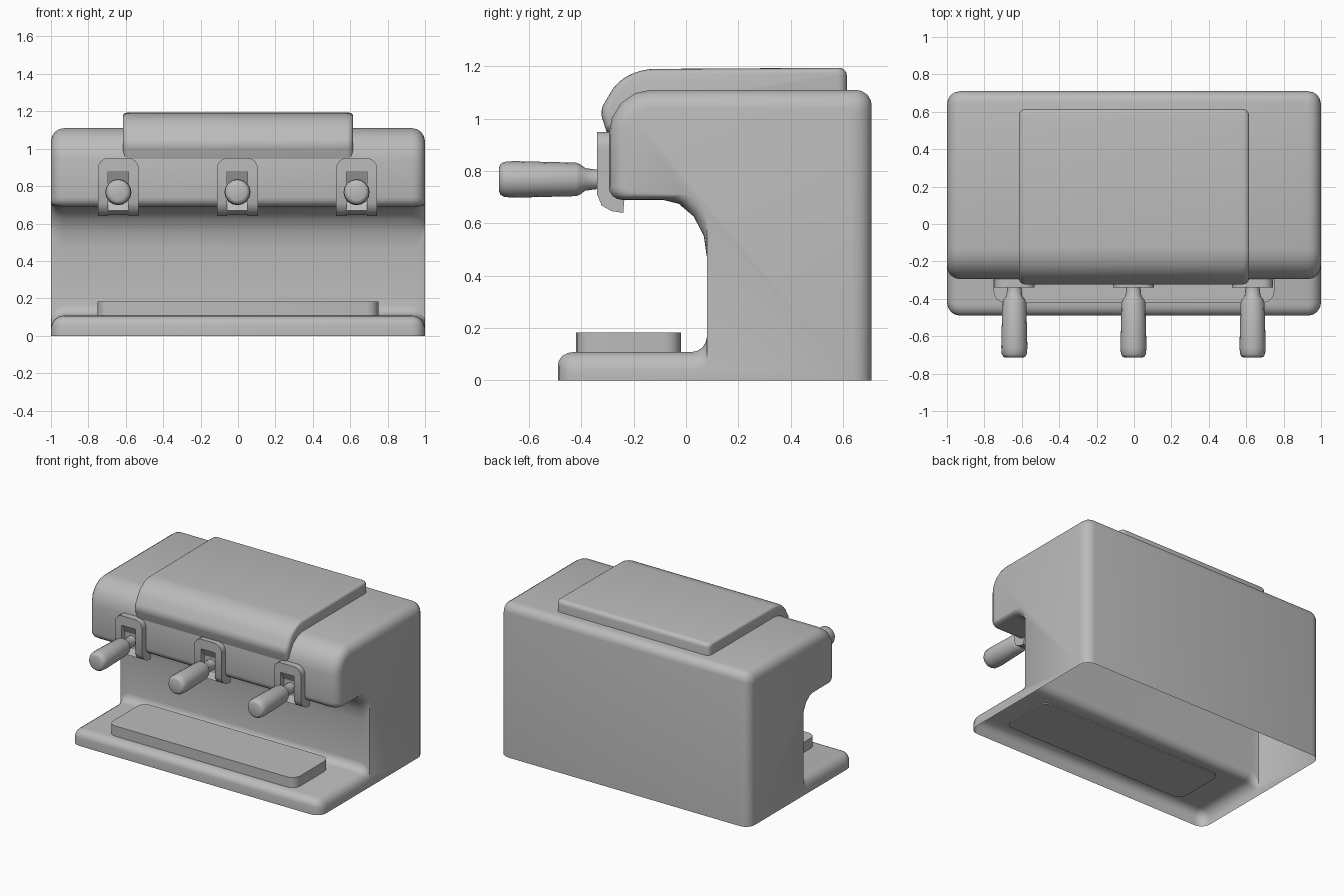
import bpy, bmesh, math
from mathutils import Vector

old = bpy.data.objects.get("Cube")
if old:
    bpy.data.objects.remove(old, do_unlink=True)

grey = bpy.data.materials.new("plain grey")
grey.use_nodes = True
COLOUR = (0.5, 0.5, 0.5, 1)
grey.diffuse_color = COLOUR
grey.node_tree.nodes["Principled BSDF"].inputs["Base Color"].default_value = COLOUR


def finish(bm, name, angle=40):
    bmesh.ops.recalc_face_normals(bm, faces=bm.faces)
    mesh = bpy.data.meshes.new(name)
    bm.to_mesh(mesh)
    bm.free()
    obj = bpy.data.objects.new(name, mesh)
    bpy.context.collection.objects.link(obj)
    mesh.materials.append(grey)
    bpy.ops.object.select_all(action='DESELECT')
    obj.select_set(True)
    bpy.context.view_layer.objects.active = obj
    bpy.ops.object.shade_smooth_by_angle(angle=math.radians(angle))
    return obj


def rounded(corners, inset=0, ratio=1, steps=4):
    """Outline with arc corners; each corner is (a, b, radius in, radius out, shift a, shift b)."""
    pts = [Vector((c[0] + c[4] * inset, c[1] + c[5] * inset)) for c in corners]
    out = []
    for i, (p, c) in enumerate(zip(pts, corners)):
        if c[2] == 0:
            out.append(p)
            continue
        start = p + (pts[i - 1] - p).normalized() * c[2] * ratio
        end = p + (pts[(i + 1) % len(pts)] - p).normalized() * c[3] * ratio
        for k in range(steps + 1):
            t = k / steps
            u, v, w = (1 - t) ** 2, 1.414 * t * (1 - t), t * t
            out.append((start * u + p * v + end * w) / (u + v + w))
    return out


def loft(name, corners, half, r, open_bottom=False, steps=4):
    """Side outline swept along x with softened ends."""
    bm = bmesh.new()
    angles = [math.pi / 2 * k / steps for k in range(steps + 1)]
    stations = [(half - r + r * math.sin(a), r * (1 - math.cos(a))) for a in angles]
    stations = [(-x, d) for x, d in reversed(stations)] + stations
    rings = []
    for x, d in stations:
        outline = rounded(corners, d, 1 - d / (r * 2))
        rings.append([bm.verts.new((x, p.x, p.y)) for p in outline])
    n = len(rings[0])
    for a, b in zip(rings, rings[1:]):
        for i in range(n - 1 if open_bottom else n):
            j = (i + 1) % n
            bm.faces.new((a[i], a[j], b[j], b[i]))
    bm.faces.new(rings[0])
    bm.faces.new(rings[-1])
    return finish(bm, name)


def prism(name, outline, axis, low, high, angle=40):
    """Flat outline extruded along one axis."""
    bm = bmesh.new()

    def place(p, t):
        co = [p[0], p[1]]
        co.insert(axis, t)
        return bm.verts.new(co)
    a = [place(p, low) for p in outline]
    b = [place(p, high) for p in outline]
    n = len(a)
    for i in range(n):
        j = (i + 1) % n
        bm.faces.new((a[i], a[j], b[j], b[i]))
    bm.faces.new(a)
    bm.faces.new(b)
    return finish(bm, name, angle)


def lathe_y(name, profile, x, z, sides=16):
    """Profile of (y, radius) turned about an axis along y."""
    bm = bmesh.new()
    rings = []
    for y, r in profile:
        ring = []
        for k in range(sides):
            a = 2 * math.pi * k / sides
            ring.append(bm.verts.new((x + r * math.cos(a), y, z + r * math.sin(a))))
        rings.append(ring)
    for a, b in zip(rings, rings[1:]):
        for i in range(sides):
            j = (i + 1) % sides
            bm.faces.new((a[i], a[j], b[j], b[i]))
    bm.faces.new(rings[0])
    bm.faces.new(rings[-1])
    return finish(bm, name, 50)


# C-shaped housing, open underneath
loft("body", [
    (-.49, 0, 0, 0, 1, 0),
    (-.49, .108, .05, .06, 1, -1),
    (.08, .108, .06, .06, 0, -1),
    (.08, .69, .22, .17, 0, .3),
    (-.295, .69, .05, .05, 1, .3),
    (-.295, 1.11, .17, .16, 1, -1),
    (.71, 1.11, .06, .06, -1, -1),
    (.71, 0, 0, 0, -1, 0),
], 1, .07, open_bottom=True)

# Curved cover draped over the top front edge
loft("top_cover", [
    (-.24, .945, 0, 0, 0, 1.5),
    (-.302, .945, 0, 0, .3, 1.5),
    (-.33, 1.03, .03, .03, 1, 0),
    (-.265, 1.14, .04, .04, .5, -.5),
    (-.175, 1.19, .05, .05, 0, -.5),
    (.615, 1.195, .03, .03, -1, -.5),
    (.615, 1.08, 0, 0, -1, 0),
    (-.1, 1.05, 0, 0, 0, 0),
], .615, .035)

# Drip tray
tray = [(x, y, .06, .06, 0, 0) for x, y in
        ((-.75, -.42), (.75, -.42), (.75, -.02), (-.75, -.02))]
prism("drip_tray", rounded(tray), 2, .1, .182)

# Bracket, recessed socket and handle at each station
LEG = [(-.34, .88), (-.34, .71), (-.322, .668), (-.285, .647), (-.24, .64),
       (-.235, .70), (-.28, .71), (-.28, .88)]
SOCKET = [(-.335, .885), (-.302, .82), (-.302, .71), (-.325, .67),
          (-.285, .65), (-.245, .645), (-.245, .70), (-.28, .885)]
GRIP = [(-.715, .045), (-.71, .058), (-.695, .067), (-.66, .07), (-.42, .064),
        (-.405, .058), (-.385, .043), (-.34, .037), (-.29, .037)]
for side, x in (("right", -.64), ("middle", -.003), ("left", .634)):
    for s, tag in ((-1, "inner"), (1, "outer")):
        lo, hi = sorted((x + s * .055, x + s * .109))
        prism(f"{side}_bracket_{tag}_leg", LEG, 0, lo, hi)
    bridge = [(x - .109, .88, 0, 0, 0, 0), (x + .109, .88, 0, 0, 0, 0),
              (x + .109, .95, .055, .055, 0, 0), (x - .109, .95, .055, .055, 0, 0)]
    prism(f"{side}_bracket_bridge", rounded(bridge), 1, -.34, -.27)
    prism(f"{side}_socket", SOCKET, 0, x - .056, x + .056, 20)
    lathe_y(f"{side}_handle", GRIP, x, .768)
